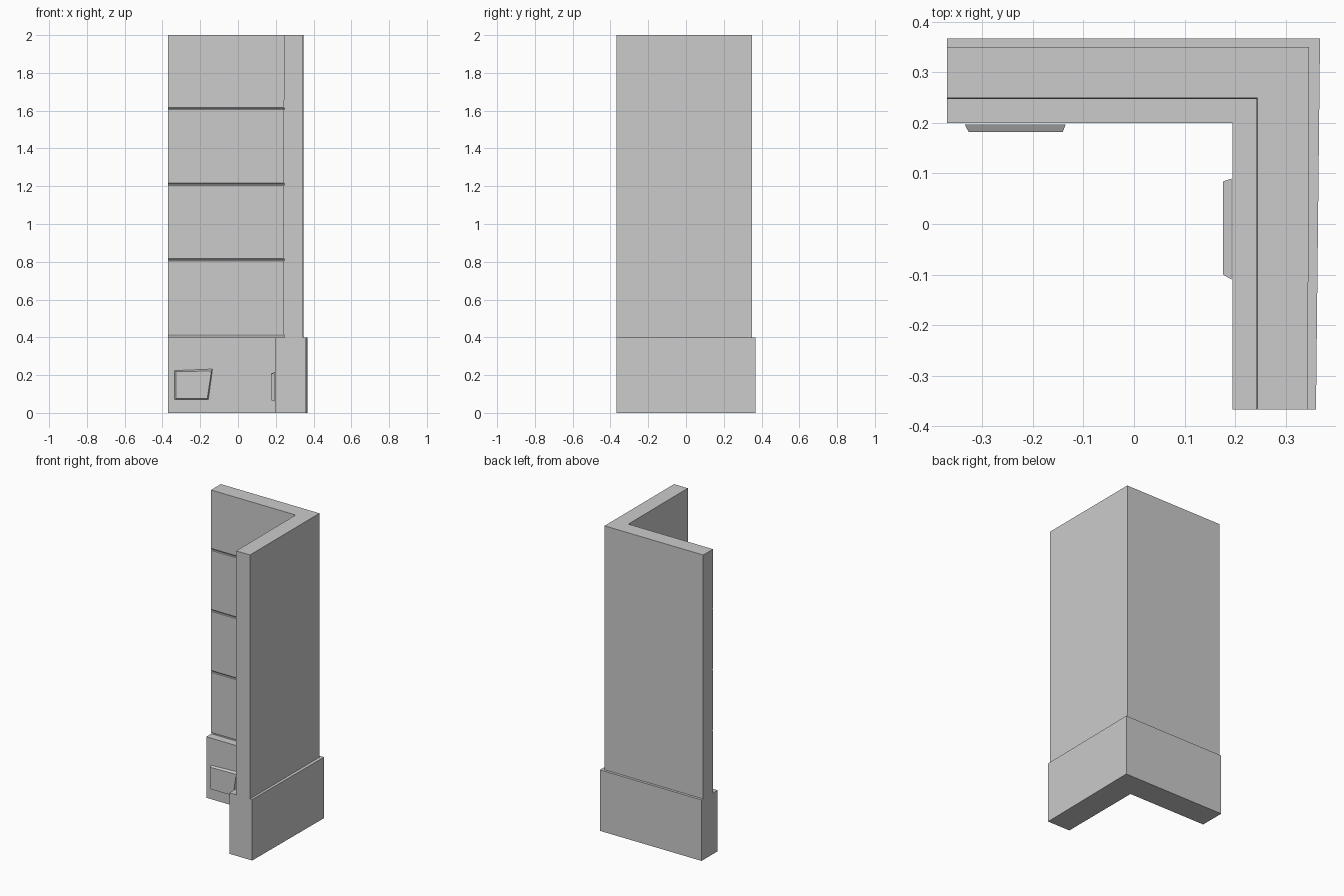
import bpy
import bmesh

cube = bpy.data.objects.get("Cube")
if cube:
    bpy.data.objects.remove(cube, do_unlink=True)

GREY = (0.6, 0.6, 0.6, 1)
stone = bpy.data.materials.new("grey stone")
stone.use_nodes = True
stone.diffuse_color = GREY
stone.node_tree.nodes["Principled BSDF"].inputs["Base Color"].default_value = GREY

LEFT, FRONT = -0.37, -0.367


def l_outline(outer_x, outer_front_x, outer_y, inner_x, inner_y):
    """Corner wall outline, anticlockwise from the free end of the back wall."""
    return [(LEFT, inner_y), (inner_x, inner_y), (inner_x, FRONT),
            (outer_front_x, FRONT), (outer_x, outer_y), (LEFT, outer_y)]


def loft(name, rings):
    """Solid through a stack of rings of 3D points, capped at both ends."""
    bm = bmesh.new()
    loops = [[bm.verts.new(p) for p in ring] for ring in rings]
    n = len(loops[0])
    for a, b in zip(loops, loops[1:]):
        for i in range(n):
            j = (i + 1) % n
            bm.faces.new((a[i], a[j], b[j], b[i]))
    bm.faces.new(loops[0][::-1])
    bm.faces.new(loops[-1])
    bmesh.ops.recalc_face_normals(bm, faces=bm.faces)
    mesh = bpy.data.meshes.new(name)
    bm.to_mesh(mesh)
    bm.free()
    mesh.materials.append(stone)
    obj = bpy.data.objects.new(name, mesh)
    bpy.context.collection.objects.link(obj)
    return obj


# Thick plinth
plinth = l_outline(0.368, 0.36, 0.367, 0.195, 0.2)
loft("plinth", [[(x, y, z) for x, y in plinth] for z in (0, 0.4)])

# Thinner wall with shallow grooves between the courses on its inner faces
levels = [(0.4, 0.005), (0.405, 0.005), (0.415, 0)]
for joint in (0.8, 1.2, 1.6):
    levels += [(joint + 0.005, 0), (joint + 0.008, 0.005),
               (joint + 0.012, 0.005), (joint + 0.018, 0)]
levels.append((2.0, 0.002))
loft("wall", [[(x, y, z) for x, y in
               l_outline(0.346, 0.344, 0.35, 0.242 + groove, 0.247 + groove)]
              for z, groove in levels])

# Raised stones on the plinth, slightly irregular, with sloping edges
back_outer = [(-0.335, 0.07), (-0.157, 0.07), (-0.135, 0.232), (-0.335, 0.224)]
back_inner = [(-0.327, 0.075), (-0.163, 0.075), (-0.141, 0.222), (-0.327, 0.218)]
loft("back_raised_stone", [[(x, 0.197, z) for x, z in back_outer],
                           [(x, 0.182, z) for x, z in back_inner]])

side_outer = [(-0.11, 0.06), (0.09, 0.065), (0.09, 0.217), (-0.11, 0.215)]
side_inner = [(-0.10, 0.068), (0.084, 0.072), (0.084, 0.208), (-0.10, 0.205)]
loft("side_raised_stone", [[(0.193, y, z) for y, z in side_outer],
                           [(0.176, y, z) for y, z in side_inner]])
